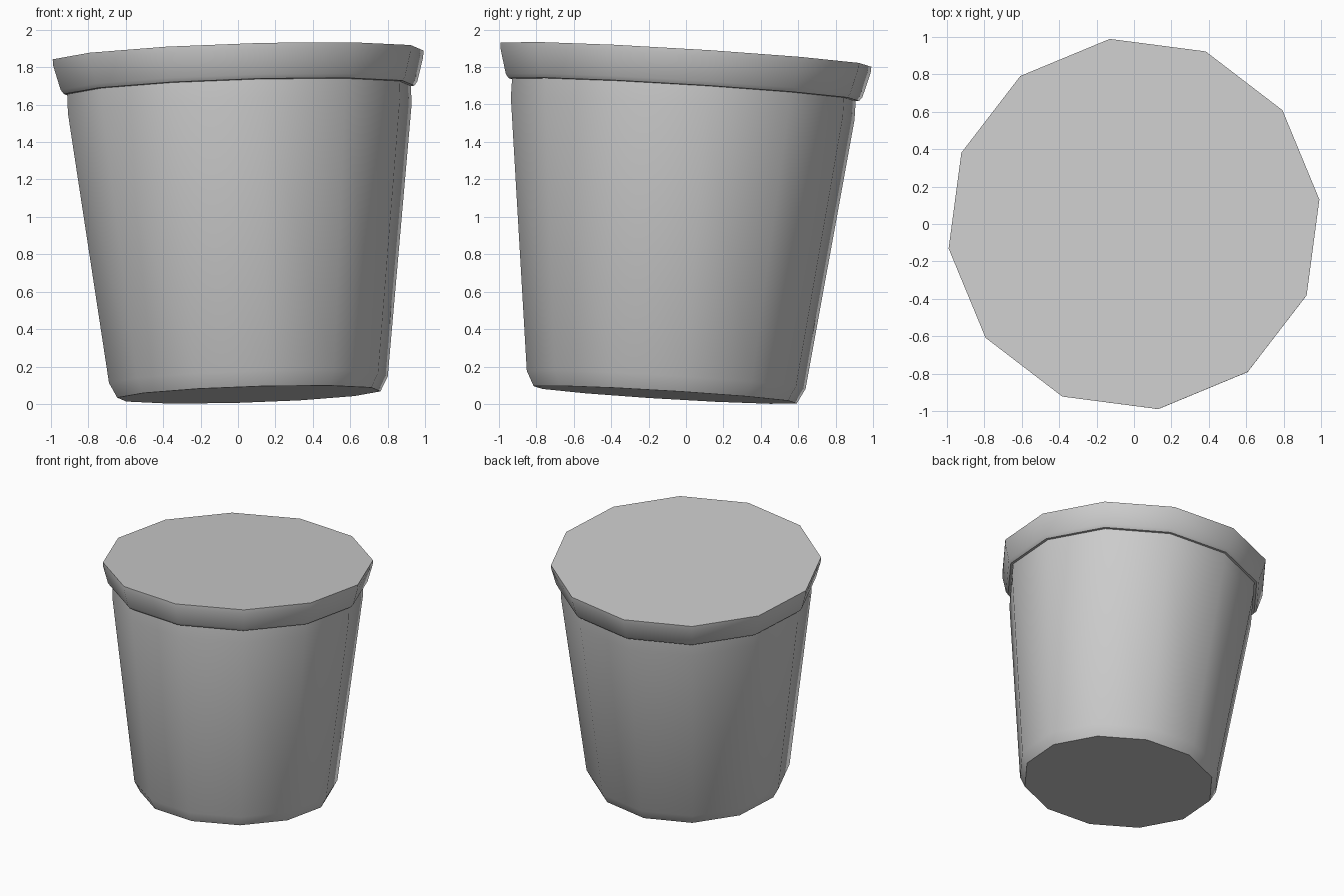
import bpy, bmesh, math
from mathutils import Matrix, Vector

cube = bpy.data.objects.get("Cube")
if cube:
    bpy.data.objects.remove(cube, do_unlink=True)

SIDES = 12
TURN = math.radians(7.5)

# Whole tub leans slightly: its axis follows this direction
axis = Vector((-0.032, 0.061, 1))
tilt = Vector((0, 0, 1)).rotation_difference(axis).to_matrix().to_4x4()
pose = Matrix.Translation((0, 0, 1.866)) @ tilt

grey = bpy.data.materials.new("plain grey")
grey.use_nodes = True
colour = (0.6, 0.6, 0.6, 1)
grey.diffuse_color = colour
grey.node_tree.nodes["Principled BSDF"].inputs["Base Color"].default_value = colour


def lathe(name, profile, cap_top=False, cap_bottom=False):
    """Twelve-sided turned shape; profile is (radius, depth below the top)."""
    bm = bmesh.new()
    rings = []
    for radius, depth in profile:
        ring = []
        for i in range(SIDES):
            a = TURN + math.tau * i / SIDES
            ring.append(bm.verts.new((radius * math.cos(a), radius * math.sin(a), -depth)))
        rings.append(ring)
    for upper, lower in zip(rings, rings[1:]):
        for i in range(SIDES):
            j = (i + 1) % SIDES
            bm.faces.new((upper[i], lower[i], lower[j], upper[j]))
    # Flat caps as fans around a centre point
    for wanted, ring, depth in ((cap_top, rings[0], profile[0][1]),
                                (cap_bottom, rings[-1], profile[-1][1])):
        if wanted:
            centre = bm.verts.new((0, 0, -depth))
            for i in range(SIDES):
                bm.faces.new((ring[i], ring[(i + 1) % SIDES], centre))
    bmesh.ops.recalc_face_normals(bm, faces=bm.faces)
    mesh = bpy.data.meshes.new(name)
    bm.to_mesh(mesh)
    bm.free()
    mesh.materials.append(grey)
    obj = bpy.data.objects.new(name, mesh)
    bpy.context.collection.objects.link(obj)
    obj.matrix_world = pose
    bpy.ops.object.select_all(action="DESELECT")
    obj.select_set(True)
    bpy.context.view_layer.objects.active = obj
    bpy.ops.object.shade_smooth_by_angle(angle=math.radians(40))
    return obj


# Lid with a short lip, sloping skirt and rounded underside
lathe("lid", [(1.0, 0), (0.998, 0.035), (0.962, 0.165), (0.945, 0.187), (0.915, 0.19)],
      cap_top=True)

# Tapering tub with a bevelled foot and flat base
lathe("tub", [(0.927, 0.16), (0.927, 0.29), (0.752, 1.74), (0.71, 1.82)],
      cap_bottom=True)
